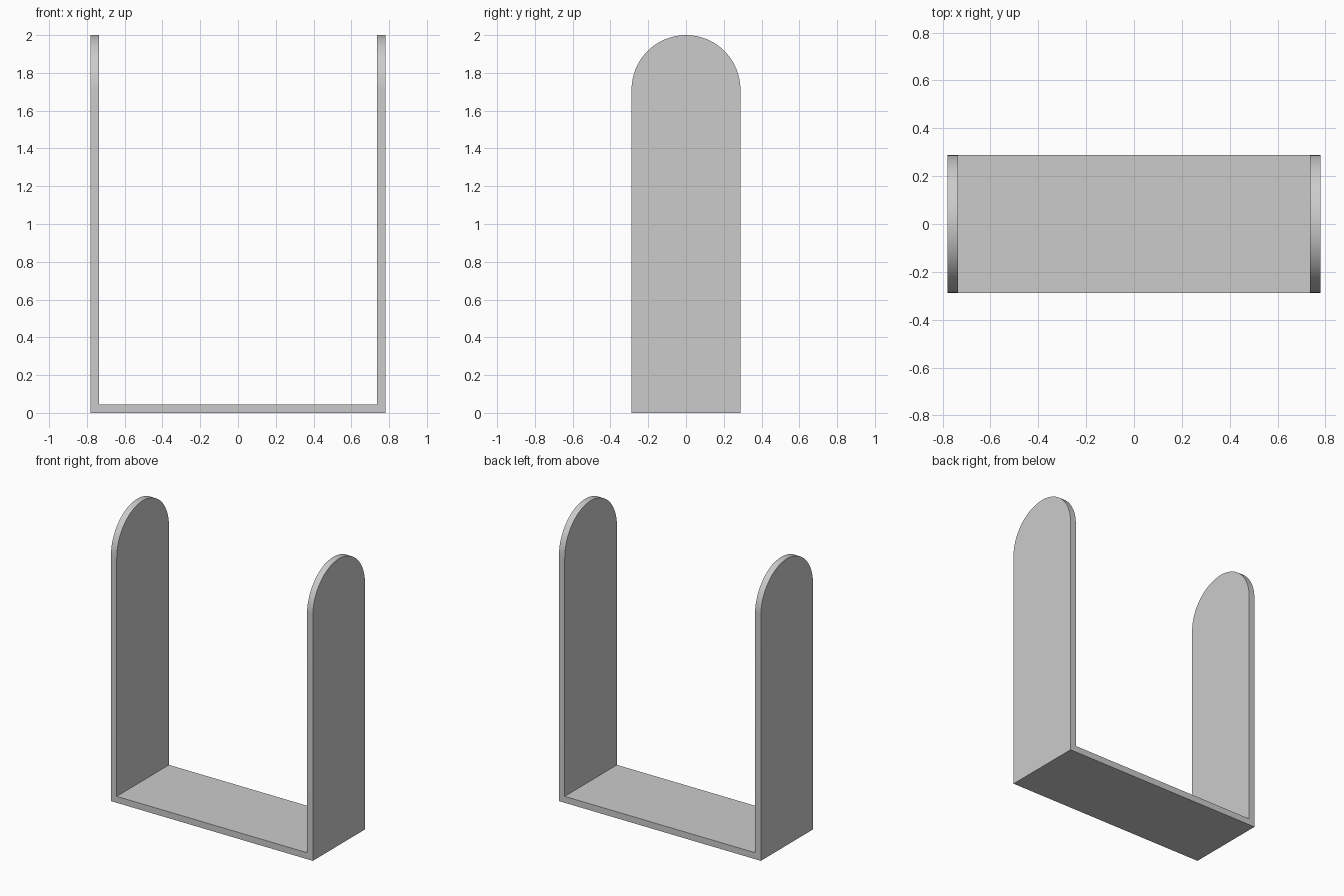
import bpy, bmesh, math
from mathutils import Vector

if "Cube" in bpy.data.objects:
    bpy.data.objects.remove(bpy.data.objects["Cube"], do_unlink=True)

HALF_W, HALF_D, HEIGHT, THICK = 0.78, 0.288, 2.0, 0.045

grey = bpy.data.materials.new("plain grey")
grey.use_nodes = True
colour = (0.6, 0.6, 0.6, 1)
grey.diffuse_color = colour
grey.node_tree.nodes["Principled BSDF"].inputs["Base Color"].default_value = colour


def prism(name, points, direction):
    """Extrude a closed outline along a direction into a solid."""
    bm = bmesh.new()
    face = bm.faces.new([bm.verts.new(p) for p in points])
    ext = bmesh.ops.extrude_face_region(bm, geom=[face])
    moved = [v for v in ext["geom"] if isinstance(v, bmesh.types.BMVert)]
    bmesh.ops.translate(bm, verts=moved, vec=Vector(direction))
    bmesh.ops.recalc_face_normals(bm, faces=bm.faces)
    mesh = bpy.data.meshes.new(name)
    bm.to_mesh(mesh)
    bm.free()
    mesh.materials.append(grey)
    obj = bpy.data.objects.new(name, mesh)
    bpy.context.collection.objects.link(obj)
    return obj


# U-shaped channel, wider than needed front to back
inner = HALF_W - THICK
half = [(HALF_W, 0), (HALF_W, HEIGHT + 0.1), (inner, HEIGHT + 0.1), (inner, THICK)]
outline = half + [(-x, z) for x, z in reversed(half)]
bracket = prism("u_bracket", [(x, -0.5, z) for x, z in outline], (0, 1, 0))

# Round-topped outline that trims both uprights and the base
arc = [(HALF_D * math.cos(math.pi * i / 48),
        HEIGHT - HALF_D + HALF_D * math.sin(math.pi * i / 48)) for i in range(49)]
arch = [(HALF_D, -0.2)] + arc + [(-HALF_D, -0.2)]
cutter = prism("arch_cutter", [(-1, y, z) for y, z in arch], (2, 0, 0))
cutter.hide_render = True

# Trim, then bake the result and drop the cutter
trim = bracket.modifiers.new("round_tops", "BOOLEAN")
trim.operation = "INTERSECT"
trim.solver = "EXACT"
trim.object = cutter
bpy.ops.object.select_all(action="DESELECT")
bracket.select_set(True)
bpy.context.view_layer.objects.active = bracket
bpy.ops.object.modifier_apply(modifier=trim.name)
bpy.data.objects.remove(cutter, do_unlink=True)
bpy.ops.object.shade_smooth_by_angle(angle=math.radians(30))
